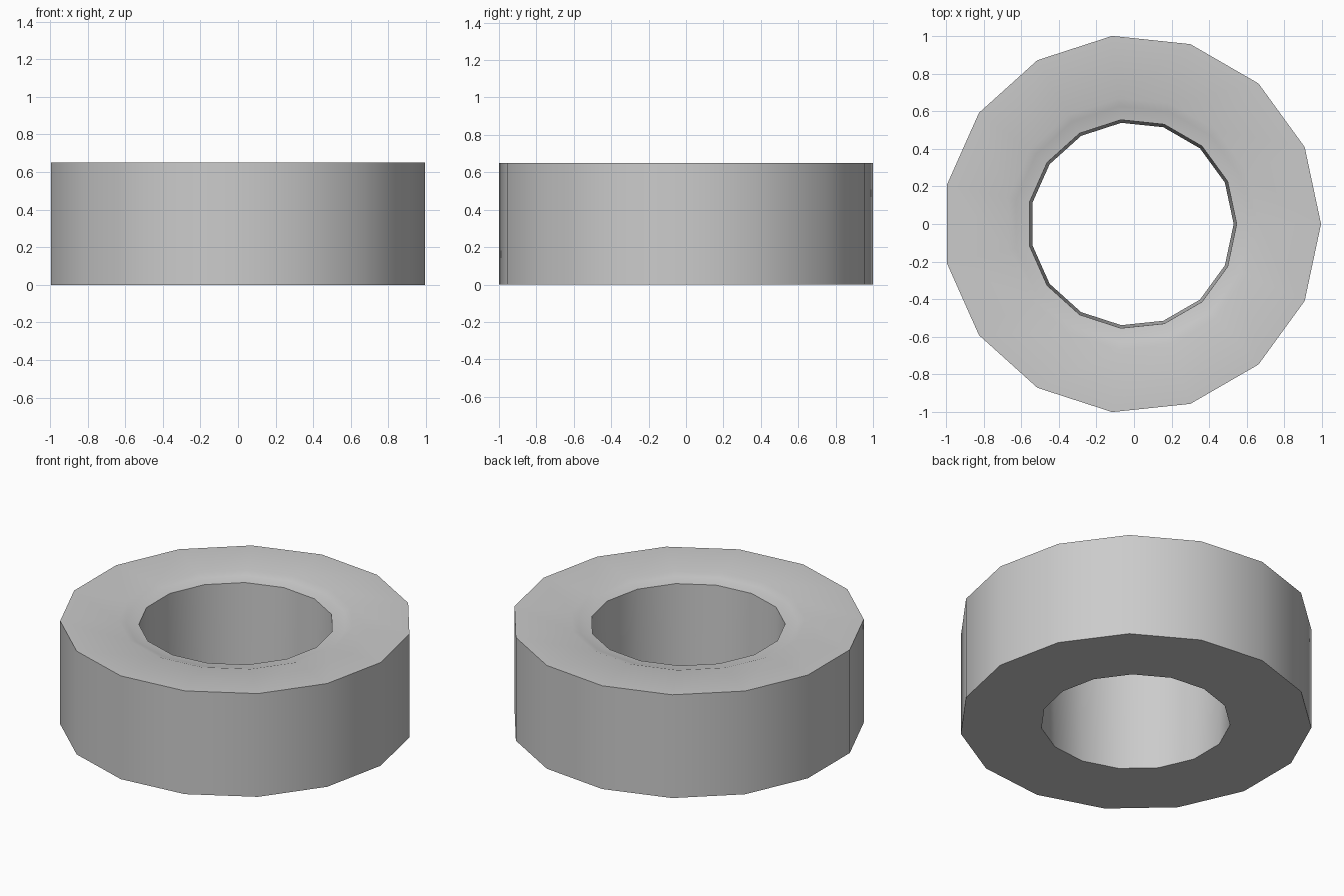
import bpy, bmesh, math

if "Cube" in bpy.data.objects:
    bpy.data.objects.remove(bpy.data.objects["Cube"])

SIDES = 15
CX = -0.011  # an odd-sided ring is not symmetric in x, so shift it to centre its bounds

# Closed cross-section (radius, height): outer wall, top, shallow dished lip, slightly tapered bore
profile = [(1.0055, 0.0), (1.0055, 0.65), (0.672, 0.65),
           (0.63, 0.636), (0.557, 0.625), (0.541, 0.0)]

# Sweep the section around z
bm = bmesh.new()
rings = []
for i in range(SIDES):
    a = math.tau * i / SIDES
    rings.append([bm.verts.new((CX + r * math.cos(a), r * math.sin(a), z)) for r, z in profile])
n = len(profile)
for i in range(SIDES):
    here, there = rings[i], rings[(i + 1) % SIDES]
    for j in range(n):
        k = (j + 1) % n
        bm.faces.new((here[j], there[j], there[k], here[k]))
bmesh.ops.recalc_face_normals(bm, faces=bm.faces)

mesh = bpy.data.meshes.new("ring_body")
bm.to_mesh(mesh)
bm.free()
ring = bpy.data.objects.new("ring_body", mesh)
bpy.context.collection.objects.link(ring)

# Smooth walls, crisp rims
bpy.context.view_layer.objects.active = ring
ring.select_set(True)
bpy.ops.object.shade_smooth_by_angle(angle=math.radians(35))
